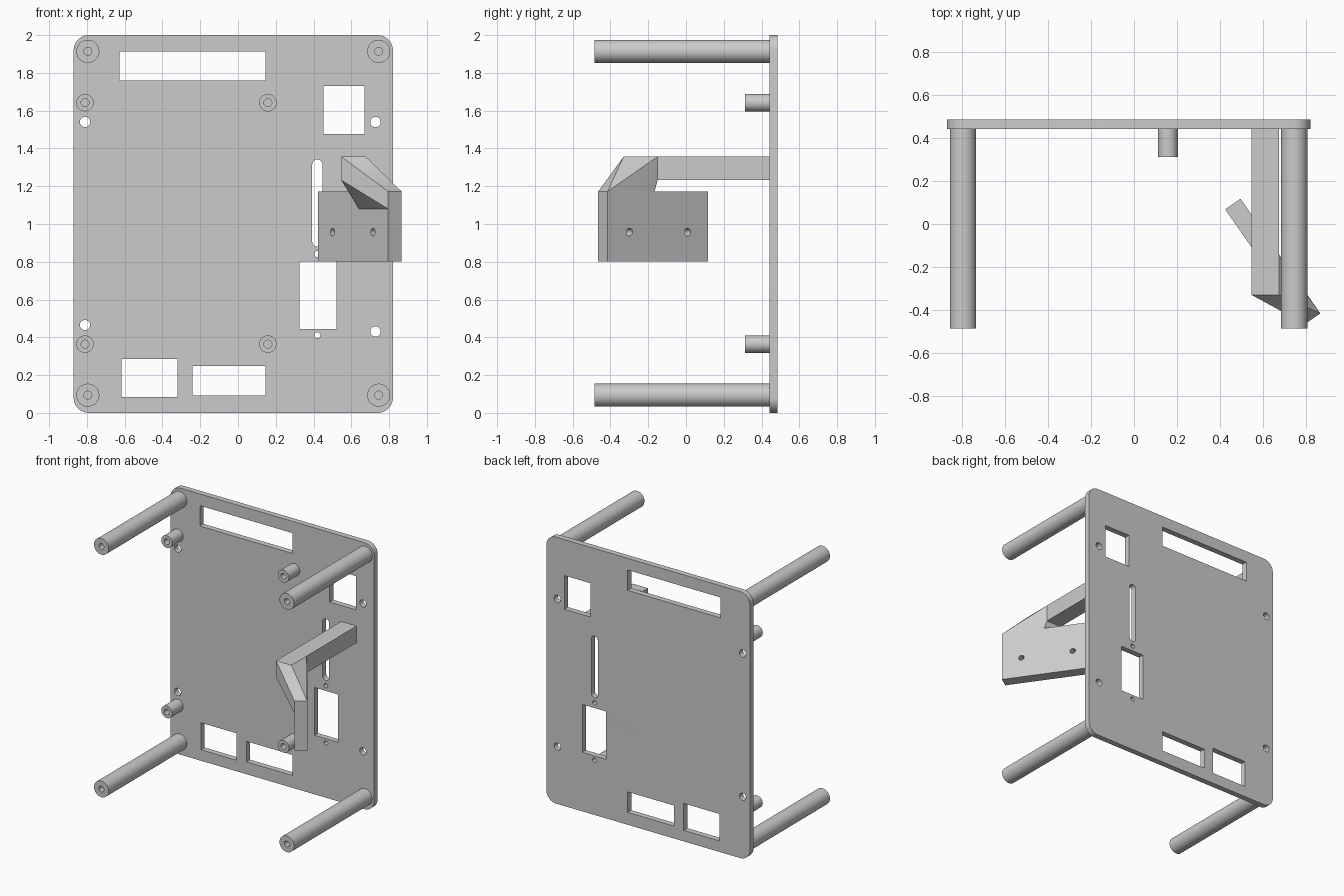
import bpy, bmesh
from math import sin, cos, pi, radians, atan2, hypot
from mathutils import Matrix, Vector

if "Cube" in bpy.data.objects:
    bpy.data.objects.remove(bpy.data.objects["Cube"])

FRONT, BACK, REAR_POST = 0.442, 0.485, 0.45   # plate faces, embedded post end


def circle(x, z, r, n=32):
    return [(x + r * cos(2 * pi * i / n), z + r * sin(2 * pi * i / n)) for i in range(n)]


def rect(x0, x1, z0, z1):
    return [(x0, z0), (x1, z0), (x1, z1), (x0, z1)]


def rounded(x0, x1, z0, z1, r, n=10):
    corners = [(x1 - r, z1 - r), (x0 + r, z1 - r), (x0 + r, z0 + r), (x1 - r, z0 + r)]
    pts = []
    for k, (cx, cz) in enumerate(corners):
        for i in range(n + 1):
            a = (k + i / n) * pi / 2
            pts.append((cx + r * cos(a), cz + r * sin(a)))
    return pts


def finish(name, bm):
    bmesh.ops.remove_doubles(bm, verts=bm.verts, dist=1e-5)
    bmesh.ops.recalc_face_normals(bm, faces=bm.faces)
    mesh = bpy.data.meshes.new(name)
    bm.to_mesh(mesh)
    bm.free()
    mesh.shade_smooth()
    mesh.set_sharp_from_angle(angle=radians(30))
    obj = bpy.data.objects.new(name, mesh)
    bpy.context.collection.objects.link(obj)
    return obj


def extrude(name, loops, thickness, origin, turn=0.0):
    """Extrude an upright profile (first loop outline, rest holes) about its mid plane."""
    cu = bpy.data.curves.new(name + "_profile", 'CURVE')
    cu.dimensions, cu.fill_mode, cu.extrude = '2D', 'BOTH', thickness / 2
    for pts in loops:
        sp = cu.splines.new('POLY')
        sp.points.add(len(pts) - 1)
        for p, (x, z) in zip(sp.points, pts):
            p.co = (x, z, 0, 1)
        sp.use_cyclic_u = True
    tmp = bpy.data.objects.new(name + "_profile", cu)
    bpy.context.collection.objects.link(tmp)
    mesh = bpy.data.meshes.new_from_object(tmp.evaluated_get(bpy.context.evaluated_depsgraph_get()))
    bpy.data.objects.remove(tmp)
    bpy.data.curves.remove(cu)
    bm = bmesh.new()
    bm.from_mesh(mesh)
    bpy.data.meshes.remove(mesh)
    bm.transform(Matrix.Translation(origin) @ Matrix.Rotation(turn, 4, 'Z')
                 @ Matrix.Rotation(pi / 2, 4, 'X'))
    return finish(name, bm)


def hull(name, points):
    bm = bmesh.new()
    for p in points:
        bm.verts.new(p)
    bmesh.ops.convex_hull(bm, input=bm.verts)
    return finish(name, bm)


def box_points(x0, x1, y0, y1, z0, z1):
    return [(x, y, z) for x in (x0, x1) for y in (y0, y1) for z in (z0, z1)]


# Back plate with windows, slot and screw holes
plate = [
    rounded(-0.87, 0.82, 0, 2, 0.08),
    rect(-0.627, 0.145, 1.759, 1.912),
    rect(0.452, 0.67, 1.477, 1.73),
    rect(0.325, 0.521, 0.443, 0.802),
    rect(-0.616, -0.32, 0.083, 0.285),
    rect(-0.24, 0.145, 0.093, 0.247),
    rounded(0.393, 0.447, 0.88, 1.342, 0.027),
]
for x, z, r in [(-0.81, 1.54, 0.027), (0.728, 1.54, 0.027), (-0.81, 0.465, 0.027),
                (0.728, 0.431, 0.027), (0.42, 0.841, 0.016), (0.42, 0.411, 0.016)]:
    plate.append(circle(x, z, r))
extrude("back_plate", plate, BACK - FRONT, (0, (FRONT + BACK) / 2, 0))


# Bored posts: four long corner posts and four short standoffs
def post(name, x, z, r, bore, y_front):
    extrude(name, [circle(x, z, r), circle(x, z, bore)], REAR_POST - y_front,
            (0, (REAR_POST + y_front) / 2, 0))


for side, xl, xs in (("left", -0.795, -0.81), ("right", 0.745, 0.158)):
    for level, zl, zs in (("lower", 0.094, 0.364), ("upper", 1.914, 1.642)):
        post(f"corner_post_{level}_{side}", xl, zl, 0.061, 0.021, -0.485)
        post(f"standoff_{level}_{side}", xs, zs, 0.046, 0.021, 0.312)

# Angled mounting tab with two screw holes
a, b = Vector((0.424, 0.068, 0)), Vector((0.795, -0.465, 0))   # front face ends
thick = Vector((0.071, 0.0495, 0))                             # front to back offset
run = b - a
length, turn = hypot(run.x, run.y), atan2(run.y, run.x)
extrude("mounting_tab",
        [rect(0, length, 0.802, 1.172),
         circle(0.205 * length, 0.957, 0.02), circle(0.782 * length, 0.957, 0.02)],
        thick.length, a + thick / 2, turn)

# Arm from the back plate
hull("bracket_arm", box_points(0.547, 0.675, -0.33, REAR_POST, 1.232, 1.357))

# Tapered joint blending the arm end into the tab's top edge
joint = box_points(0.547, 0.675, -0.33, -0.15, 1.232, 1.357)
for t in (0.582, 1.0):
    for side in (0, 1):
        for z in (1.08, 1.172):
            p = a + run * t + thick * side
            joint.append((p.x, p.y, z))
hull("bracket_joint", joint)
